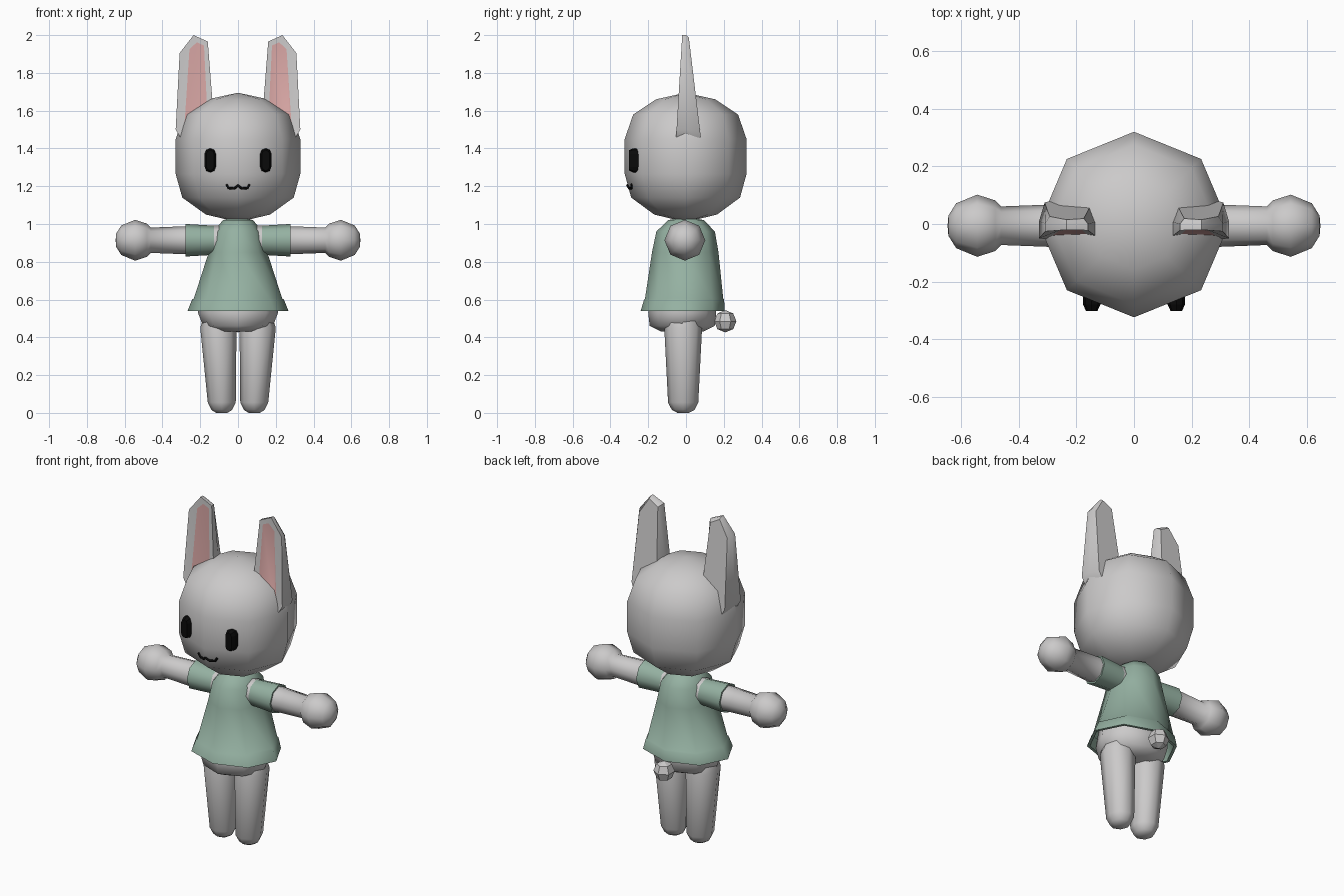
import bpy, bmesh, math
from mathutils import Vector

if "Cube" in bpy.data.objects:
    bpy.data.objects.remove(bpy.data.objects["Cube"])


def material(name, rgb):
    m = bpy.data.materials.new(name)
    m.diffuse_color = (*rgb, 1)
    m.use_nodes = True
    m.node_tree.nodes["Principled BSDF"].inputs["Base Color"].default_value = m.diffuse_color
    return m


FUR = material("pale grey fur", (0.60, 0.59, 0.59))
GREEN = material("sage green cloth", (0.30, 0.44, 0.36))
PINK = material("pink inner ear", (0.68, 0.38, 0.37))
BLACK = material("black", (0.003, 0.003, 0.003))


def finish(name, bm, mats, angle=None):
    """Turn a bmesh into an object; angle None means flat faces."""
    bmesh.ops.remove_doubles(bm, verts=bm.verts, dist=0.0005)
    bmesh.ops.recalc_face_normals(bm, faces=bm.faces)
    me = bpy.data.meshes.new(name)
    bm.to_mesh(me)
    bm.free()
    for m in mats:
        me.materials.append(m)
    ob = bpy.data.objects.new(name, me)
    bpy.context.collection.objects.link(ob)
    if angle:
        bpy.ops.object.select_all(action='DESELECT')
        ob.select_set(True)
        bpy.context.view_layer.objects.active = ob
        bpy.ops.object.shade_smooth_by_angle(angle=math.radians(angle))
    return ob


def skin(bm, loops, caps=(True, True)):
    """Bridge matching loops of points."""
    rows = [[bm.verts.new(p) for p in loop] for loop in loops]
    n = len(rows[0])
    for a, b in zip(rows, rows[1:]):
        for i in range(n):
            j = (i + 1) % n
            bm.faces.new((a[i], a[j], b[j], b[i]))
    if caps[0]:
        bm.faces.new(rows[0])
    if caps[1]:
        bm.faces.new(rows[-1])
    return rows


def loft_z(name, rings, mat, n=8, angle=60, caps=(True, True)):
    """Rings are (x, y, z, radius x, radius y)."""
    bm = bmesh.new()
    turns = [math.tau * i / n for i in range(n)]
    skin(bm, [[(x + rx * math.cos(t), y + ry * math.sin(t), z) for t in turns]
              for x, y, z, rx, ry in rings], caps)
    return finish(name, bm, [mat], angle)


def loft_x(name, rings, side, mat, n=8, angle=60):
    """Rings are (x, radius) around the arm axis."""
    bm = bmesh.new()
    turns = [math.tau * i / n for i in range(n)]
    skin(bm, [[(side * x, -0.006 + r * math.cos(t), 0.914 + r * math.sin(t))
               for t in turns] for x, r in rings])
    return finish(name, bm, [mat], angle)


# Head and neck
head = [(1.01, 0), (1.05, 0.17), (1.14, 0.295), (1.265, 0.33),
        (1.45, 0.33), (1.58, 0.284), (1.66, 0.16), (1.695, 0)]
loft_z("head", [(0, -0.002, z, r, r * 0.977) for z, r in head], FUR)
loft_z("neck", [(0, 0, 0.98, 0.07, 0.07), (0, 0, 1.06, 0.06, 0.06)], FUR)

# Shirt with a stepped hem, turned in at the bottom
loft_z("shirt", [(0, 0, 1.03, 0.05, 0.05),
                 (0, 0, 1.02, 0.08, 0.095),
                 (0, -0.002, 0.96, 0.13, 0.155),
                 (0, -0.004, 0.85, 0.155, 0.176),
                 (0, -0.010, 0.605, 0.234, 0.207),
                 (0, -0.010, 0.600, 0.243, 0.212),
                 (0, -0.018, 0.54, 0.267, 0.222),
                 (0, -0.018, 0.54, 0.250, 0.205),
                 (0, -0.010, 0.60, 0.225, 0.195)],
       GREEN, angle=50, caps=(True, False))

# Hips
loft_z("hips", [(0, -0.02, 0.43, 0.10, 0.11),
                (0, -0.02, 0.46, 0.185, 0.172),
                (0, -0.02, 0.53, 0.212, 0.180),
                (0, -0.015, 0.64, 0.195, 0.170)], FUR)

# Tail
bm = bmesh.new()
bmesh.ops.create_uvsphere(bm, u_segments=6, v_segments=4, radius=0.059)
for v in bm.verts:
    v.co += Vector((0, 0.208, 0.485))
finish("tail", bm, [FUR])


def ear(name, s):
    rim = [(0.132, 1.45), (0.136, 1.66), (0.160, 1.966), (0.235, 2.0),
           (0.309, 1.905), (0.330, 1.50), (0.300, 1.45)]
    inner = [(0.165, 1.46), (0.166, 1.66), (0.180, 1.945), (0.218, 1.962),
             (0.257, 1.925), (0.285, 1.50), (0.275, 1.46)]

    def depth(z, top, low):
        return top + (low - top) * (2.0 - z) / 0.5

    front = [(s * x, depth(z, -0.02, -0.05), z) for x, z in rim]
    pink = [(s * x, depth(z, -0.018, -0.042), z) for x, z in inner]
    back = [(s * (0.232 + (x - 0.232) * 0.80), depth(z, 0.015, 0.075), z - 0.012)
            for x, z in rim]
    # The outer foot of the ear slims down into the head
    mid = [(s * x, depth(z, 0.0, 0.01), z) for x, z in rim]
    bm = bmesh.new()
    skin(bm, [pink, front, mid, back])
    bm.faces.ensure_lookup_table()
    bm.faces[-2].material_index = 1
    finish(name, bm, [FUR, PINK], 40)


def eye(name, s):
    def pill(w, h, y):
        pts = [(w * math.cos(a), w * math.sin(a) + (h - w) * (1 if k < 5 else -1))
               for k, a in enumerate(math.pi * i / 4 for i in (0, 1, 2, 3, 4, 4, 5, 6, 7, 8))]
        return [(s * (0.147 + u), y, 1.337 + v) for u, v in pts]
    bm = bmesh.new()
    skin(bm, [pill(0.030, 0.064, -0.24), pill(0.030, 0.064, -0.28),
              pill(0.020, 0.054, -0.302)])
    finish(name, bm, [BLACK])


for s, label in ((-1, "right"), (1, "left")):
    ear(label + "_ear", s)
    eye(label + "_eye", s)
    # Arm with a ball hand
    loft_x(label + "_arm", [(0.10, 0.078), (0.28, 0.074), (0.462, 0.067),
                            (0.482, 0.088), (0.545, 0.108), (0.618, 0.078),
                            (0.645, 0.035), (0.648, 0)], s, FUR)
    # Sleeve with an open-looking cuff
    loft_x(label + "_sleeve", [(0.05, 0.074), (0.14, 0.078), (0.277, 0.086),
                               (0.277, 0.076), (0.26, 0.074)], s, GREEN, angle=50)
    # Leg with a rounded foot
    loft_z(label + "_leg", [(s * 0.086, -0.015, 0.0, 0.030, 0.030),
                            (s * 0.086, -0.015, 0.016, 0.055, 0.060),
                            (s * 0.086, -0.015, 0.055, 0.074, 0.080),
                            (s * 0.104, -0.015, 0.45, 0.096, 0.100),
                            (s * 0.104, -0.015, 0.50, 0.08, 0.085)], FUR)

# Mouth: a small double curve lying on the face
curve = bpy.data.curves.new("mouth", 'CURVE')
curve.dimensions = '3D'
curve.bevel_depth = 0.007
curve.bevel_resolution = 1
curve.use_fill_caps = True
half = [(0.062, 1.210), (0.050, 1.190), (0.020, 1.188), (0.0, 1.204)]
path = [(-x, z) for x, z in half] + [(x, z) for x, z in half[-2::-1]]
line = curve.splines.new('POLY')
line.points.add(len(path) - 1)
for p, (x, z) in zip(line.points, path):
    p.co = (x, -0.309 + 0.38 * abs(x) - (z - 1.2) * 0.25, z, 1)
curve.materials.append(BLACK)
bpy.context.collection.objects.link(bpy.data.objects.new("mouth", curve))
